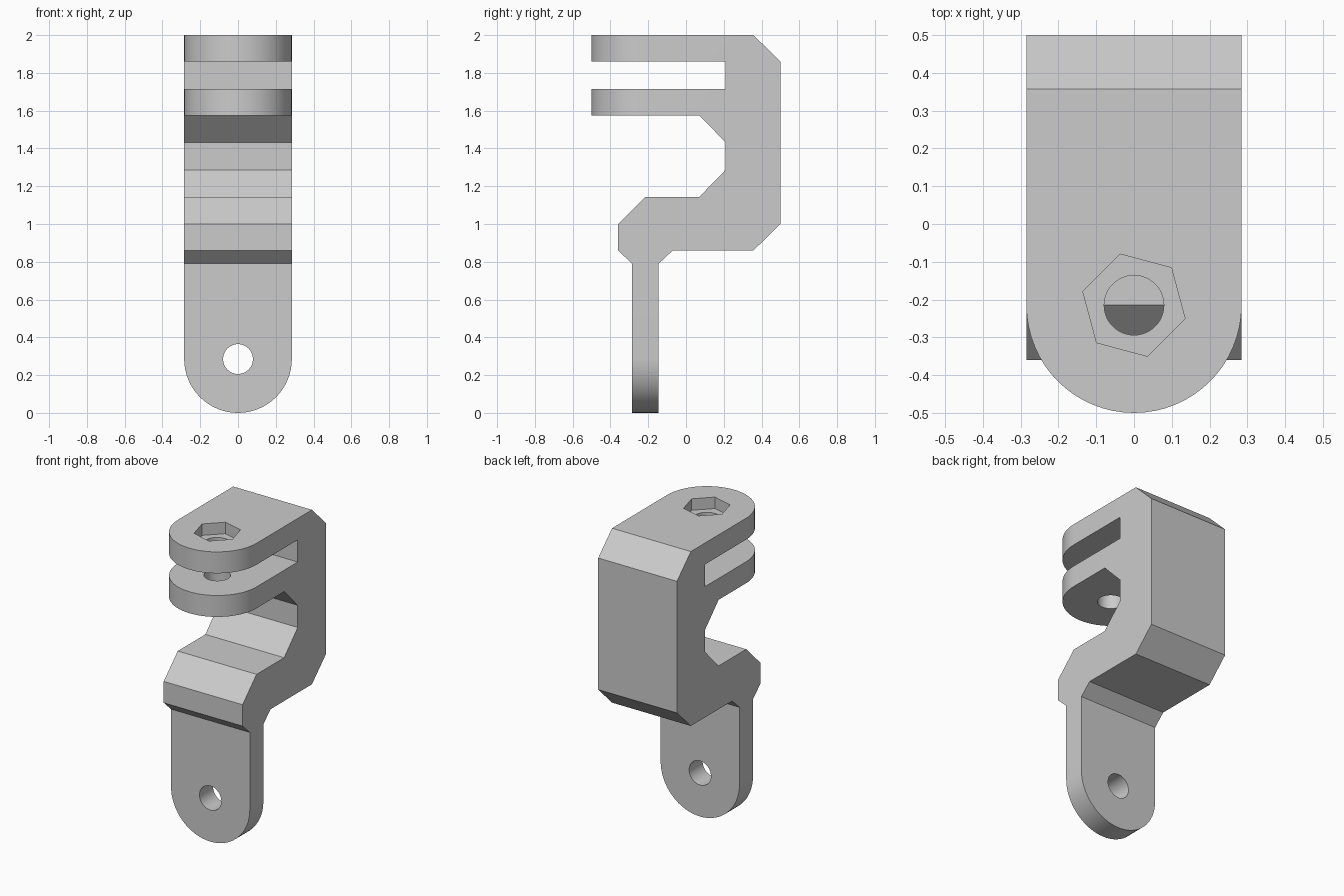
import bpy, bmesh
from math import sin, cos, pi, radians
from mathutils import Vector

cube = bpy.data.objects.get("Cube")
if cube:
    bpy.data.objects.remove(cube, do_unlink=True)

HALF = 0.285      # half width, and radius of the rounded ends
PIN_Y = -0.215    # pin axis of the fork
HOLE = 0.079

grey = bpy.data.materials.new("light grey plastic")
grey.use_nodes = True
grey.diffuse_color = (0.6, 0.6, 0.6, 1)
grey.node_tree.nodes["Principled BSDF"].inputs["Base Color"].default_value = (0.6, 0.6, 0.6, 1)


def prism(name, outline, axis, low, high):
    """Extrude a 2D outline along the x, y or z axis."""
    def place(a, b, c):
        return Vector({"x": (c, a, b), "y": (a, c, b), "z": (a, b, c)}[axis])
    bm = bmesh.new()
    face = bm.faces.new([bm.verts.new(place(a, b, low)) for a, b in outline])
    result = bmesh.ops.extrude_face_region(bm, geom=[face])
    moved = [v for v in result["geom"] if isinstance(v, bmesh.types.BMVert)]
    bmesh.ops.translate(bm, verts=moved, vec=place(0, 0, high - low))
    bmesh.ops.recalc_face_normals(bm, faces=bm.faces[:])
    mesh = bpy.data.meshes.new(name)
    bm.to_mesh(mesh)
    bm.free()
    obj = bpy.data.objects.new(name, mesh)
    bpy.context.collection.objects.link(obj)
    return obj


def ring(radius, centre, count, start=0.0):
    return [(radius * cos(start + 2 * pi * i / count),
             centre + radius * sin(start + 2 * pi * i / count)) for i in range(count)]


def end_waste(centre):
    """Outline of the material outside a half-round end."""
    arc = [(HALF * cos(pi * i / 32), centre - HALF * sin(pi * i / 32)) for i in range(33)]
    return arc + [(-0.4, centre), (-0.4, centre - 0.4), (0.4, centre - 0.4), (0.4, centre)]


# Side profile of the whole bracket (y, z)
profile = [
    (-0.285, 0), (-0.145, 0), (-0.145, 0.79), (-0.07, 0.86), (0.357, 0.86),
    (0.5, 1.0), (0.5, 1.86), (0.357, 2), (-0.5, 2), (-0.5, 1.86),
    (0.21, 1.86), (0.21, 1.715), (-0.5, 1.715), (-0.5, 1.575), (0.07, 1.575),
    (0.21, 1.432), (0.21, 1.287), (0.07, 1.143), (-0.215, 1.143),
    (-0.36, 1.0), (-0.36, 0.86), (-0.285, 0.79),
]
bracket = prism("offset_bracket", profile, "x", -HALF, HALF)
bracket.data.materials.append(grey)

# Rounded ends, pin holes and hexagonal nut recess
cutters = [
    prism("fork_end_cutter", end_waste(PIN_Y), "z", 1.5, 2.1),
    prism("tab_end_cutter", end_waste(HALF), "y", -0.5, 0.1),
    prism("fork_hole_cutter", ring(HOLE, PIN_Y, 48), "z", 1.5, 2.1),
    prism("tab_hole_cutter", ring(HOLE, HALF, 48), "y", -0.5, 0.1),
    prism("nut_recess_cutter", ring(0.14, PIN_Y, 6, radians(45)), "z", 1.925, 2.1),
]
for cutter in cutters:
    cutter.hide_render = True
    mod = bracket.modifiers.new(cutter.name, "BOOLEAN")
    mod.operation = "DIFFERENCE"
    mod.solver = "EXACT"
    mod.object = cutter

# Bake the cuts and discard the helpers
graph = bpy.context.evaluated_depsgraph_get()
bracket_mesh = bpy.data.meshes.new_from_object(bracket.evaluated_get(graph))
bracket.modifiers.clear()
bracket.data = bracket_mesh
for cutter in cutters:
    bpy.data.objects.remove(cutter, do_unlink=True)

bpy.ops.object.select_all(action="DESELECT")
bracket.select_set(True)
bpy.context.view_layer.objects.active = bracket
bpy.ops.object.shade_smooth_by_angle(angle=radians(25))
